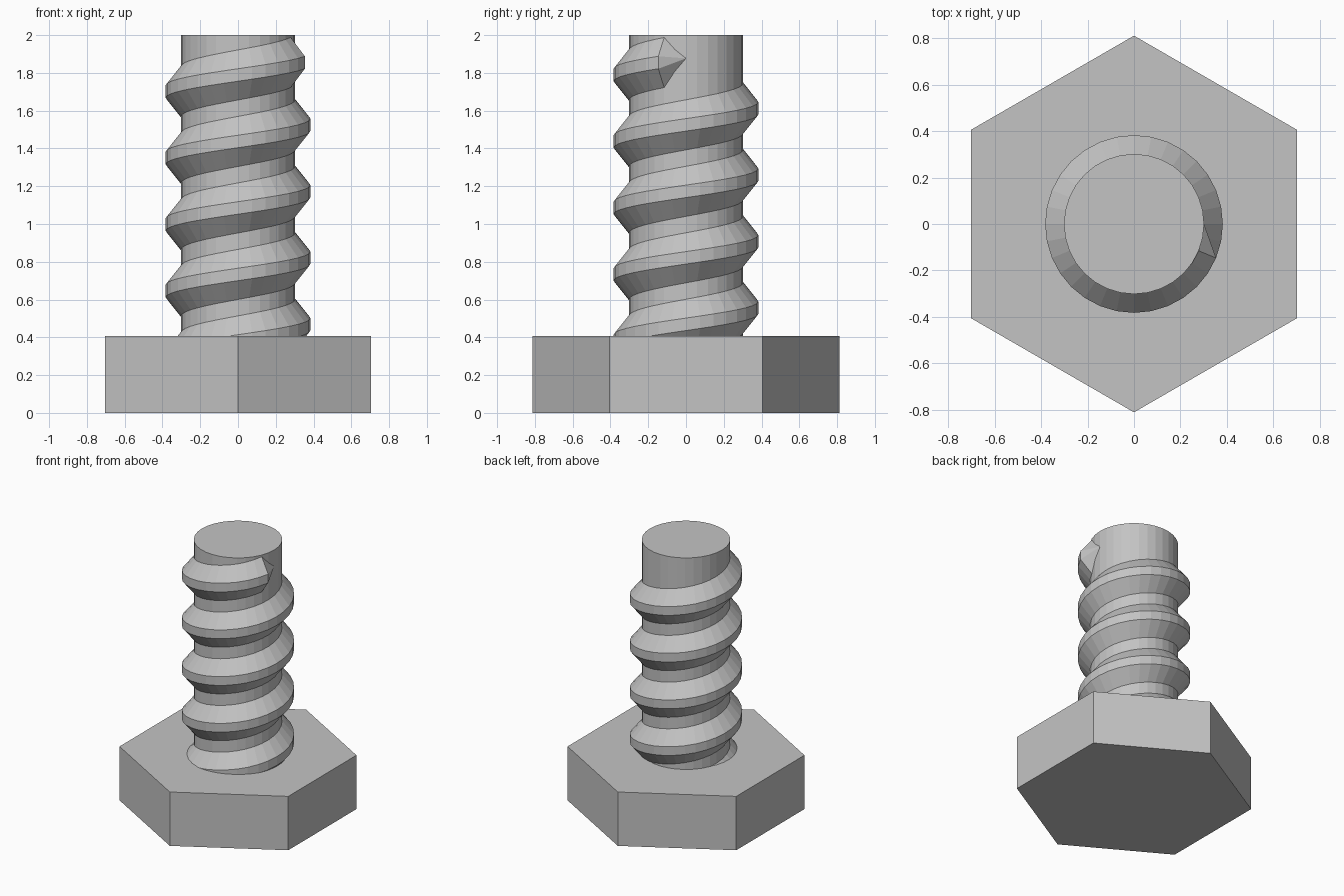
import bpy, bmesh
from math import cos, sin, tau, radians

cube = bpy.data.objects.get("Cube")
if cube:
    bpy.data.objects.remove(cube, do_unlink=True)

steel = bpy.data.materials.new("grey steel")
steel.use_nodes = True
grey = (0.55, 0.55, 0.55, 1)
steel.diffuse_color = grey
steel.node_tree.nodes["Principled BSDF"].inputs["Base Color"].default_value = grey

SIDES = 32
HEAD_TOP, TOP = 0.406, 2.0
SHAFT_R, CREST_R = 0.302, 0.383
PITCH, END_Z = 0.352, 1.877


def finish(bm, name):
    bmesh.ops.recalc_face_normals(bm, faces=bm.faces)
    mesh = bpy.data.meshes.new(name)
    bm.to_mesh(mesh)
    bm.free()
    mesh.materials.append(steel)
    obj = bpy.data.objects.new(name, mesh)
    bpy.context.collection.objects.link(obj)
    return obj


def prism(name, sides, radius, z0, z1, turn=0.0):
    bm = bmesh.new()
    ring = [bm.verts.new((radius * cos(turn + tau * i / sides),
                          radius * sin(turn + tau * i / sides), z0))
            for i in range(sides)]
    base = bm.faces.new(ring)
    side = bmesh.ops.extrude_face_region(bm, geom=[base], use_keep_orig=True)
    top = [v for v in side["geom"] if isinstance(v, bmesh.types.BMVert)]
    bmesh.ops.translate(bm, verts=top, vec=(0, 0, z1 - z0))
    return finish(bm, name)


# Hexagonal head with corners on the front and back, and the round shaft
prism("hex_head", 6, 0.812, 0, HEAD_TOP, radians(90))
prism("shaft", SIDES, SHAFT_R, HEAD_TOP - 0.1, TOP)

# Right-handed thread: a trapezoid swept up a helix, starting inside the head
profile = [(SHAFT_R - 0.002, -0.135), (CREST_R, -0.033),
           (CREST_R, 0.033), (SHAFT_R - 0.002, 0.135)]
bm = bmesh.new()
rings = []
last = -2                                # steps before the tip
first = last - int(4.6 * SIDES)
for step in range(first, last + 1):
    a = tau * step / SIDES
    z = END_Z + PITCH * step / SIDES
    rings.append([bm.verts.new((r * cos(a), r * sin(a), z + h))
                  for r, h in profile])
for low, high in zip(rings, rings[1:]):
    for i in range(len(profile)):
        j = (i + 1) % len(profile)
        bm.faces.new((low[i], low[j], high[j], high[i]))
bm.faces.new(rings[0])

# Thread run-out: the last section narrows to a point on the shaft
tip = bm.verts.new((SHAFT_R, 0, END_Z))
for i in range(len(profile)):
    bm.faces.new((rings[-1][i], rings[-1][(i + 1) % len(profile)], tip))
finish(bm, "thread")
